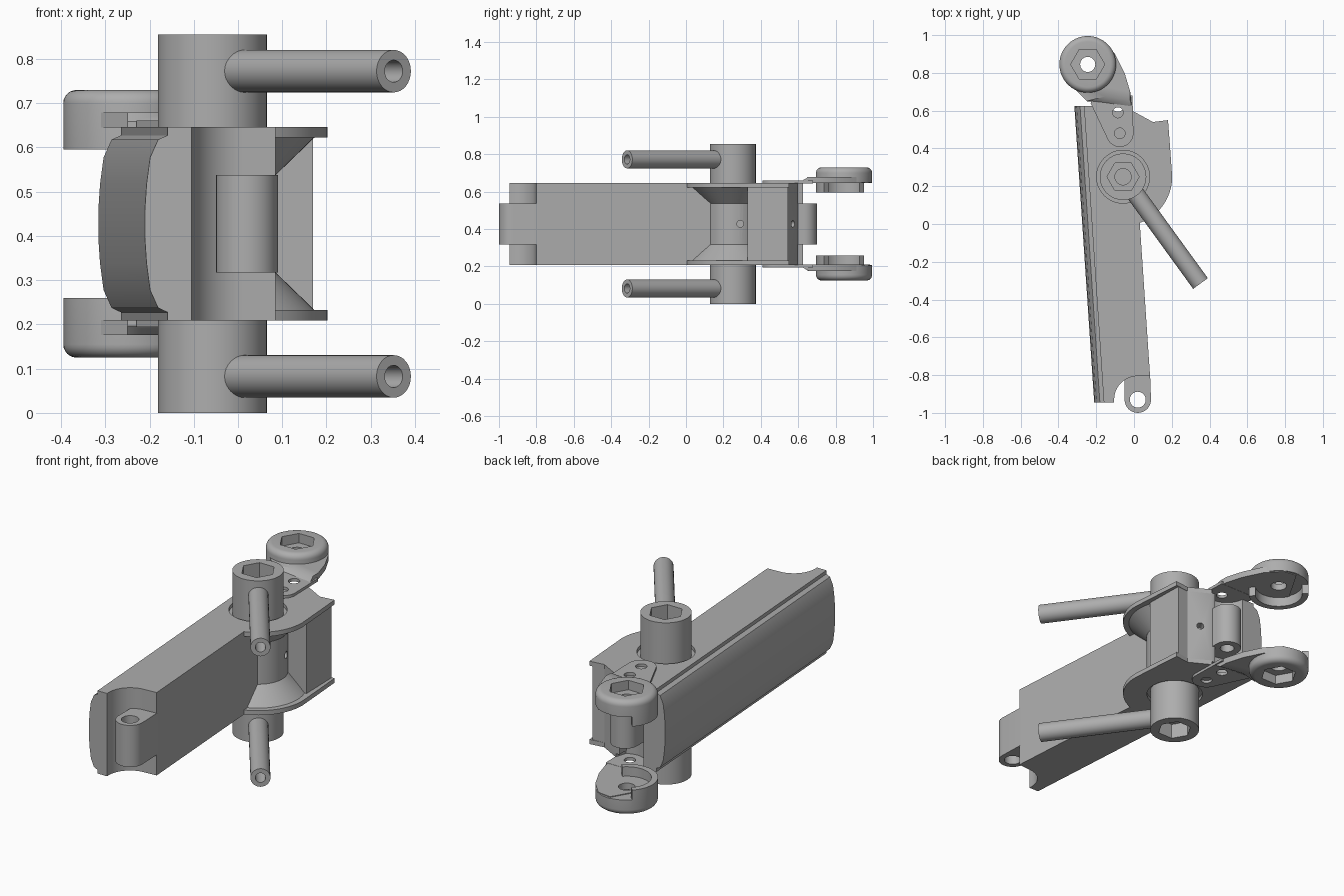
import bpy, bmesh, math
from mathutils import Vector, Matrix

if "Cube" in bpy.data.objects:
    bpy.data.objects.remove(bpy.data.objects["Cube"], do_unlink=True)

MID = 0.4275      # height of the symmetry plane; all parts are built around it
H = 0.219         # half height of the body
PIVOT = (-0.058, 0.25)
PAD = (-0.245, 0.845)
FRONT = (0.02, -0.93)
BACK = (-0.085, 0.63)

steel = bpy.data.materials.new("grey_steel")
steel.use_nodes = True
steel.diffuse_color = (0.42, 0.42, 0.42, 1)
steel.node_tree.nodes["Principled BSDF"].inputs["Base Color"].default_value = (0.42, 0.42, 0.42, 1)


def loft(name, rings):
    """Closed solid through rings of equal point count."""
    bm = bmesh.new()
    rows = [[bm.verts.new(p) for p in ring] for ring in rings]
    n = len(rows[0])
    for a, b in zip(rows, rows[1:]):
        for i in range(n):
            bm.faces.new((a[i], a[(i + 1) % n], b[(i + 1) % n], b[i]))
    bm.faces.new(rows[0][::-1])
    bm.faces.new(rows[-1])
    bmesh.ops.recalc_face_normals(bm, faces=bm.faces)
    mesh = bpy.data.meshes.new(name)
    bm.to_mesh(mesh)
    bm.free()
    mesh.materials.append(steel)
    ob = bpy.data.objects.new(name, mesh)
    bpy.context.collection.objects.link(ob)
    ob.location.z = MID
    return ob


def arc(c, r, a0, a1, n=16):
    angles = [math.radians(a0 + (a1 - a0) * i / n) for i in range(n + 1)]
    return [(c[0] + r * math.cos(a), c[1] + r * math.sin(a)) for a in angles]


def prism(name, outline, z0, z1):
    return loft(name, [[(x, y, z) for x, y in outline] for z in (z0, z1)])


def disc(name, c, r, z0, z1, n=48):
    return prism(name, arc(c, r, 0, 360 - 360 / n, n - 1), z0, z1)


def rod(name, a, b, r, n=32):
    """Cylinder between two points."""
    a, b = Vector(a), Vector(b)
    rot = (b - a).to_track_quat('Z', 'Y').to_matrix()
    ring = [rot @ Vector((x, y, 0)) for x, y in arc((0, 0), r, 0, 360 - 360 / n, n - 1)]
    return loft(name, [[a + p for p in ring], [b + p for p in ring]])


def finish(ob, cutters=(), mirror=False, bevel=0):
    for c in cutters:
        m = ob.modifiers.new("cut", 'BOOLEAN')
        m.operation, m.solver, m.object = 'DIFFERENCE', 'EXACT', c
    if mirror:
        m = ob.modifiers.new("mirror", 'MIRROR')
        m.use_axis = (False, False, True)
        m.use_mirror_merge = False
    bpy.context.view_layer.update()
    deps = bpy.context.evaluated_depsgraph_get()
    mesh = bpy.data.meshes.new_from_object(ob.evaluated_get(deps))
    ob.modifiers.clear()
    ob.data = mesh
    for c in cutters:
        bpy.data.objects.remove(c, do_unlink=True)
    bpy.ops.object.select_all(action='DESELECT')
    ob.select_set(True)
    bpy.context.view_layer.objects.active = ob
    bpy.ops.object.shade_smooth_by_angle(angle=math.radians(30))


# Long slanted bar with a bulged left side
def bar_ring(y):
    shift = -0.067 * y
    bulge = [(-0.223, 0.2), (-0.244, 0.19), (-0.262, 0.15), (-0.270, 0.09), (-0.274, 0.03)]
    side = [(-0.223, H)] + bulge
    side += [(x, -z) for x, z in reversed(side)]
    return [(x + shift, y, z) for x, z in side + [(0.031, -H), (0.031, H)]]


front_notch = [(0.4, -1.1), (-0.105, -1.1)] + arc(FRONT, 0.125, 180, 95) + [(0.4, -0.78)]
back_notch = arc(BACK, 0.105, 180, 360) + [(0.1, 0.8), (-0.19, 0.8)]
bar = loft("bar", [bar_ring(-0.945), bar_ring(0.625)])
finish(bar, [prism("cut", front_notch, -0.5, 0.5), prism("cut", back_notch, -0.5, 0.5),
             disc("cut", PIVOT, 0.14, H - 0.018, 0.4), disc("cut", PIVOT, 0.14, -0.4, 0.018 - H)])

# Hinge knuckles at both ends
front_knuckle = prism("front_knuckle", arc(FRONT, 0.07, 180, 360) + [(0.085, -0.79), (-0.05, -0.79)], -0.11, 0.11)
finish(front_knuckle, [disc("cut", FRONT, 0.042, -0.3, 0.3)])
back_knuckle = prism("back_knuckle", arc(BACK, 0.07, 0, 180) + [(-0.155, 0.5), (-0.015, 0.5)], -0.11, 0.11)
finish(back_knuckle, [disc("cut", BACK, 0.035, -0.3, 0.3)])

# Flanges above and below the side pocket
flange = prism("flanges", arc(PIVOT, 0.26, -72, 0) + [
    (0.19, 0.42), (0.18, 0.55), (0.1, 0.54), (-0.01, 0.6), (-0.04, 0.5), (-0.02, 0.1)], 0.195, H)
finish(flange, [disc("cut", PIVOT, 0.14, H - 0.018, 0.4)], mirror=True)

# Pocket core, conical shoulders and rear block
core = disc("pocket_core", PIVOT, 0.143, -0.196, 0.196)
finish(core, [rod("cut", (0.05, 0.29, 0), (0.2, 0.29, 0), 0.018)])
shoulder = loft("pocket_shoulders", [[(x, y, z) for x, y in arc(PIVOT, r, -100, 100, 32)]
                                     for r, z in ((0.143, 0.11), (0.233, 0.197))])
finish(shoulder, mirror=True)
block = prism("rear_block", [(-0.03, 0.33), (0.17, 0.33), (0.165, 0.545),
                             (0.1, 0.54), (-0.01, 0.6), (-0.03, 0.6)], -0.2, 0.2)
finish(block, [rod("cut", (0.02, 0.53, 0), (0.08, 0.64, 0), 0.018)])

# Upright pivot sleeves with hexagonal sockets
sleeve = disc("pivot_sleeves", PIVOT, 0.123, 0.19, MID, 64)
finish(sleeve, [disc("cut", PIVOT, 0.085, MID - 0.08, 0.6, 6), disc("cut", PIVOT, 0.043, 0.21, 0.6)], mirror=True)

# Slanted tubular handles
ZH = 0.345
along = Vector((0.41, -0.565, 0))
root = Vector((*PIVOT, ZH))
handle = rod("handles", root + along * 0.15, root + along, 0.048)
finish(handle, [rod("cut", root + along * 0.6, root + along * 1.2, 0.025)], mirror=True)

# Bolted arms: thin foot plate and raised web leading to the pad
foot_c = (-0.075, 0.48)
bolts = [((-0.085, 0.59), 0.028), (foot_c, 0.028)]


def bolt_cuts():
    return [disc("cut", c, r, 0.1, 0.4, 24) for c, r in bolts]


foot = prism("arm_feet", arc(foot_c, 0.072, 200, 360) + [(-0.008, 0.68), (-0.2, 0.68), (-0.23, 0.64)],
             H - 0.002, H + 0.014)
finish(foot, bolt_cuts(), mirror=True)
web_low = [(-0.012, 0.62), (-0.02, 0.7), (-0.05, 0.8), (-0.1, 0.9), (-0.17, 0.975),
           (-0.245, 0.985), (-0.37, 0.77), (-0.25, 0.65), (-0.16, 0.64)]
web_high = [(-0.02, 0.655)] + web_low[1:-1] + [(-0.15, 0.675)]
web = loft("arm_webs", [[(x, y, z) for x, y in ring] for ring, z in
                        ((web_low, H - 0.001), (web_low, H + 0.012), (web_high, H + 0.032))])
finish(web, [disc("cut", PAD, 0.04, 0.1, 0.4, 32)], mirror=True)

# Round pads: rounded rim, hexagonal socket, skirt open on one side
R, TOP = 0.15, 0.3025
rim = [(R, 0.168), (R, TOP - 0.03)]
rim += [(R - 0.03 + x, TOP - 0.03 + z) for x, z in arc((0, 0), 0.03, 15, 90, 5)]
pad = loft("pads", [[(x, y, z) for x, y in arc(PAD, r, 0, 354, 59)] for r, z in rim])
pocket = arc(PAD, 0.118, 135, 315, 30) + [(0.2, 0.9), (0, 1.2)]
open_side = [(PAD[0] + x, PAD[1] + y) for x, y in ((-0.2, 0.2), (0.2, -0.2), (0.4, 0), (0, 0.4))]
finish(pad, [prism("cut", pocket, 0.1, H + 0.003), prism("cut", open_side, 0.1, H + 0.001),
             disc("cut", PAD, 0.09, TOP - 0.05, 0.5, 6), disc("cut", PAD, 0.04, 0.1, 0.5, 32)], mirror=True)
